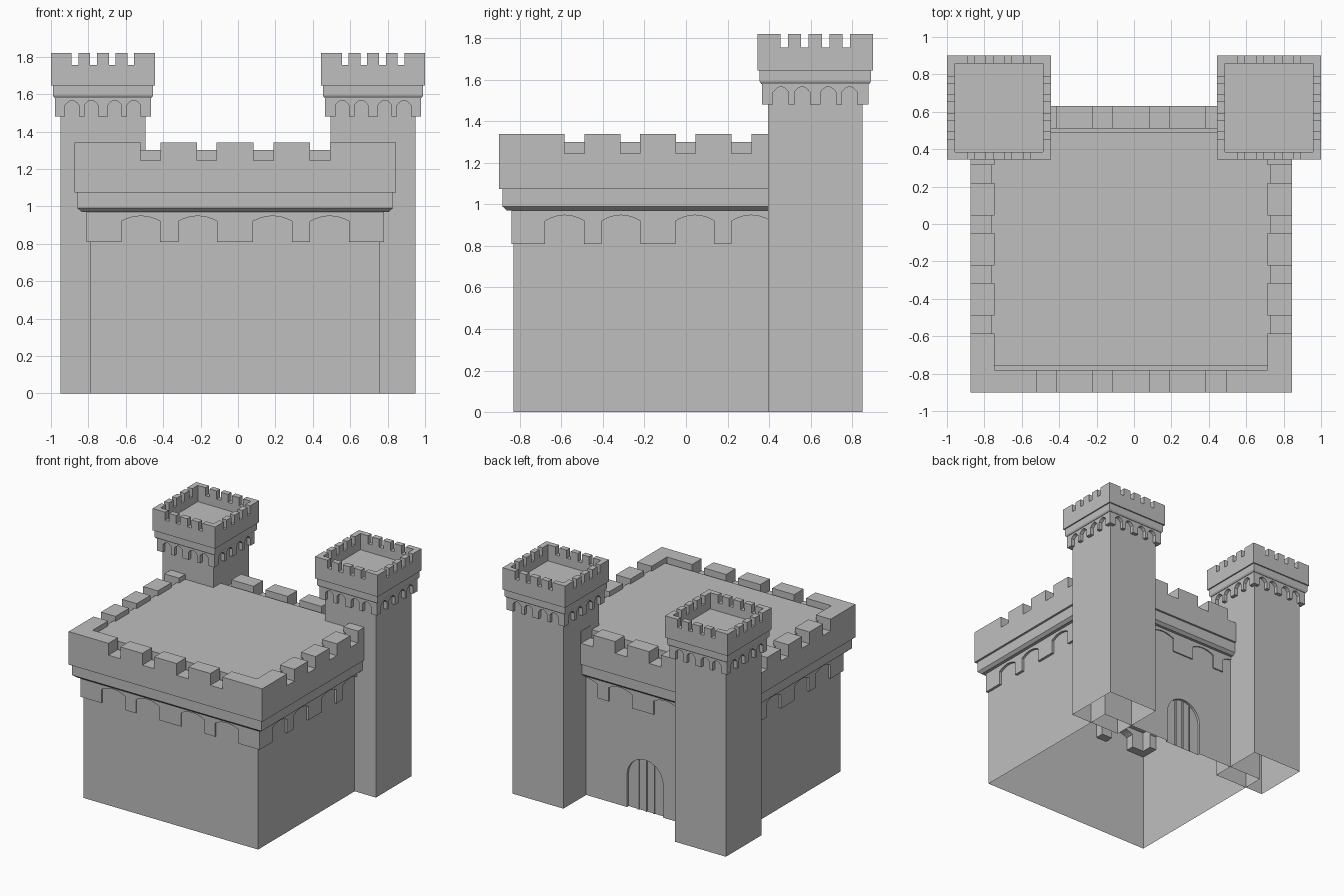
import bpy, bmesh, math

if "Cube" in bpy.data.objects:
    bpy.data.objects.remove(bpy.data.objects["Cube"])

stone = bpy.data.materials.new("grey stone")
stone.diffuse_color = (0.52, 0.52, 0.52, 1)
stone.use_nodes = True
stone.node_tree.nodes["Principled BSDF"].inputs["Base Color"].default_value = stone.diffuse_color


def finish(name, bm, fix_normals=True):
    if fix_normals:
        bmesh.ops.recalc_face_normals(bm, faces=bm.faces)
    me = bpy.data.meshes.new(name)
    bm.to_mesh(me)
    bm.free()
    me.materials.append(stone)
    ob = bpy.data.objects.new(name, me)
    bpy.context.collection.objects.link(ob)
    return ob


def rect(bm, c, h, z):
    return [bm.verts.new((c[0] + sx * h[0], c[1] + sy * h[1], z))
            for sx, sy in ((-1, -1), (1, -1), (1, 1), (-1, 1))]


def stack(name, c, levels, open_bottom=False, open_top=False):
    """Rectangular sections (half x, half y, z) joined from bottom to top."""
    bm = bmesh.new()
    rings = [rect(bm, c, (hx, hy), z) for hx, hy, z in levels]
    for a, b in zip(rings, rings[1:]):
        for i in range(4):
            j = (i + 1) % 4
            bm.faces.new((a[i], a[j], b[j], b[i]))
    if not open_bottom:
        bm.faces.new(rings[0][::-1])
    if not open_top:
        bm.faces.new(rings[-1])
    return finish(name, bm, not (open_bottom or open_top))


def crenels(half, offsets, width, z0, zc, z1):
    """Battlement outline with square notches in the top edge."""
    pts = [(half, z0), (-half, z0), (-half, z1)]
    for o in offsets:
        a, b = o - width / 2, o + width / 2
        pts += [(a, z1), (a, zc), (b, zc), (b, z1)]
    return pts + [(half, z1)]


def arches(half, offsets, width, z0, zs, za, z1):
    """Corbel outline with arched openings in the bottom edge."""
    pts = [(half, z1), (-half, z1), (-half, z0)]
    for o in offsets:
        w = width / 2
        pts.append((o - w, z0))
        for k in range(9):
            t = -1 + k / 4
            pts.append((o + w * t, zs + (za - zs) * (1 - t * t)))
        pts.append((o + w, z0))
    return pts + [(half, z0)]


def band(name, c, h, t, outline_x, outline_y):
    """Outlines extruded inwards along all four sides of a rectangle."""
    bm = bmesh.new()
    for s in (-1, 1):
        for along_x in (True, False):
            if along_x:
                pts = [(c[0] + u, c[1] + s * h[1], z) for u, z in outline_x]
                vec = (0, -s * t[1], 0)
            else:
                pts = [(c[0] + s * h[0], c[1] + u, z) for u, z in outline_y]
                vec = (-s * t[0], 0, 0)
            f = bm.faces.new([bm.verts.new(p) for p in pts])
            ext = bmesh.ops.extrude_face_region(bm, geom=[f], use_keep_orig=True)
            vs = [g for g in ext["geom"] if isinstance(g, bmesh.types.BMVert)]
            bmesh.ops.translate(bm, verts=vs, vec=vec)
    return finish(name, bm)


# ---- main keep ----
C = (-0.015, -0.135)
HX, HY, TOP = 0.775, 0.695, 0.97
x0, x1, y0, y1 = C[0] - HX, C[0] + HX, C[1] - HY, C[1] + HY

# walls: a shell open underneath, with an arched doorway recessed in the back
DX, DR, SPRING, RECESS = -0.028, 0.16, 0.26, 0.02
arch = [(DX - DR, 0)]
arch += [(DX - DR * math.cos(math.pi * k / 14), SPRING + DR * math.sin(math.pi * k / 14))
         for k in range(15)]
arch.append((DX + DR, 0))
bm = bmesh.new()
for a, b in (((x0, y0), (x1, y0)), ((x1, y0), (x1, y1)), ((x0, y1), (x0, y0))):
    bm.faces.new([bm.verts.new(p) for p in
                  ((*a, 0), (*b, 0), (*b, TOP), (*a, TOP))])
outer = [bm.verts.new((x, y1, z)) for x, z in arch]
inner = [bm.verts.new((x, y1 - RECESS, z)) for x, z in arch]
corner = [bm.verts.new((x, y1, z)) for x, z in ((x1, 0), (x1, TOP), (x0, TOP), (x0, 0))]
back = bm.faces.new(outer + corner)
door = bm.faces.new(inner)
for i in range(len(arch) - 1):
    bm.faces.new((outer[i], inner[i], inner[i + 1], outer[i + 1]))
bmesh.ops.remove_doubles(bm, verts=bm.verts, dist=0.0001)
finish("keep_walls", bm)

# upright bars on the door
for i, off in enumerate((-0.07, 0.0, 0.07)):
    top = SPRING + math.sqrt(DR ** 2 - off ** 2) - 0.005
    stack(f"door_bar_{i + 1}", (DX + off, y1 - RECESS + 0.004),
          [(0.006, 0.004, 0.0), (0.006, 0.004, top)])

# corbels, ledge, parapet base and raised roof floor
band("keep_corbels", C, (0.795, 0.705), (0.08, 0.08),
     arches(0.795, (-0.505, -0.2, 0.2, 0.505), 0.208, 0.81, 0.92, 0.948, TOP),
     arches(0.625, (-0.449, -0.178, 0.178, 0.449), 0.188, 0.81, 0.92, 0.948, TOP))
stack("keep_ledge", C, [(0.82, 0.727, TOP), (0.843, 0.749, 0.99), (0.843, 0.749, 1.075)])
stack("keep_parapet_base", C, [(0.86, 0.765, 1.075), (0.86, 0.765, 1.2)])
band("keep_battlements", C, (0.86, 0.765), (0.13, 0.12),
     crenels(0.86, (-0.453, -0.152, 0.152, 0.453), 0.106, 1.2, 1.245, 1.34),
     crenels(0.645, (-0.402, -0.134, 0.134, 0.402), 0.095, 1.2, 1.245, 1.34))
stack("keep_roof", C, [(0.748, 0.623, 1.2), (0.748, 0.623, 1.30)])

# ---- two back towers ----
for side, s in (("left", -1), ("right", 1)):
    T = (s * 0.722, 0.622)
    stack(f"{side}_tower_shaft", T, [(0.227, 0.227, 0), (0.227, 0.227, 1.58)], open_bottom=True)
    gaps = (-0.165, -0.063, 0.063, 0.165)
    band(f"{side}_tower_corbels", T, (0.256, 0.256), (0.05, 0.05),
         arches(0.256, gaps, 0.074, 1.48, 1.54, 1.566, 1.585),
         arches(0.206, gaps, 0.074, 1.48, 1.54, 1.566, 1.585))
    stack(f"{side}_tower_ledge", T,
          [(0.26, 0.26, 1.58), (0.268, 0.268, 1.592), (0.268, 0.268, 1.645)])
    stack(f"{side}_tower_floor", T, [(0.278, 0.278, 1.645), (0.278, 0.278, 1.69)])
    gaps = (-0.149, -0.05, 0.05, 0.149)
    band(f"{side}_tower_battlements", T, (0.278, 0.278), (0.042, 0.042),
         crenels(0.278, gaps, 0.036, 1.69, 1.755, 1.82),
         crenels(0.236, gaps, 0.036, 1.69, 1.755, 1.82))
